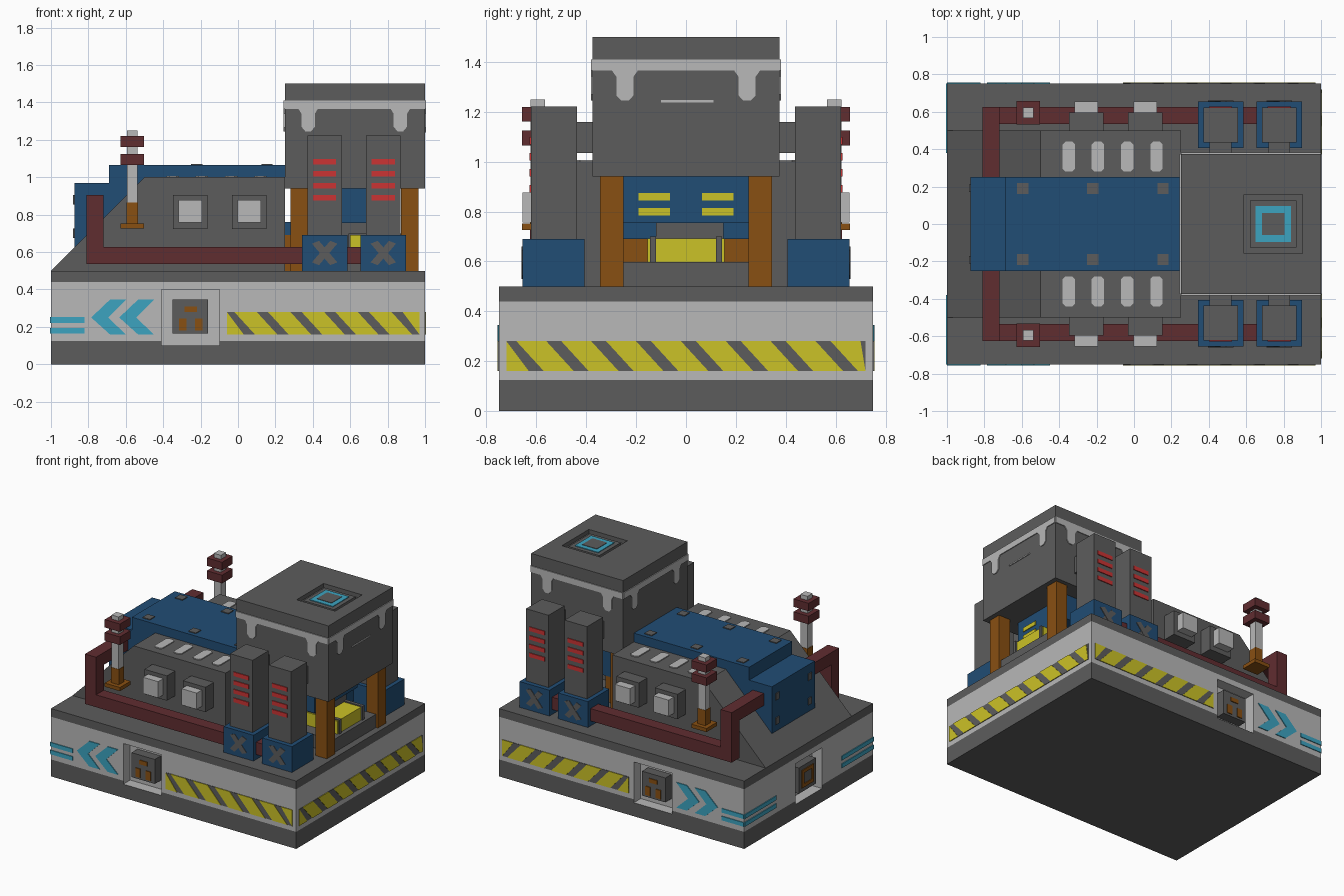
import bpy, bmesh
from mathutils import Vector

if "Cube" in bpy.data.objects:
    bpy.data.objects.remove(bpy.data.objects["Cube"])


def material(name, r, g, b):
    m = bpy.data.materials.new(name)
    m.diffuse_color = (r, g, b, 1)
    m.use_nodes = True
    m.node_tree.nodes["Principled BSDF"].inputs["Base Color"].default_value = m.diffuse_color
    return m


DARK = material("dark grey", .108, .108, .108)
LIGHT = material("light grey", .48, .48, .48)
BLUE = material("steel blue", .015, .074, .178)
MAROON = material("maroon", .118, .026, .03)
ORANGE = material("rust orange", .25, .08, .006)
YELLOW = material("hazard yellow", .6, .54, .02)
CYAN = material("cyan", .045, .37, .53)
RED = material("signal red", .6, .034, .034)


def finish(name, bm, *mats):
    bmesh.ops.recalc_face_normals(bm, faces=bm.faces[:])
    me = bpy.data.meshes.new(name)
    bm.to_mesh(me)
    bm.free()
    for m in mats:
        me.materials.append(m)
    ob = bpy.data.objects.new(name, me)
    bpy.context.collection.objects.link(ob)
    return ob


def box_mesh(x, y, z):
    bm = bmesh.new()
    bmesh.ops.create_cube(bm, size=1)
    for v in bm.verts:
        v.co = [(r[0] + r[1]) / 2 + c * abs(r[1] - r[0]) for r, c in zip((x, y, z), v.co)]
    return bm


def box(name, x, y, z, mat):
    return finish(name, box_mesh(x, y, z), mat)


def prism(name, pts, vec, mat):
    """Extrude a flat 3D outline along vec."""
    bm = bmesh.new()
    f = bm.faces.new([bm.verts.new(p) for p in pts])
    r = bmesh.ops.extrude_face_region(bm, geom=[f], use_keep_orig=True)
    vs = [g for g in r["geom"] if isinstance(g, bmesh.types.BMVert)]
    bmesh.ops.translate(bm, verts=vs, vec=vec)
    return finish(name, bm, mat)


def side_plate(name, pts, s, y, mat, t=.006):
    """Thin plate of an (x, z) outline on the side facing s*y."""
    return prism(name, [(a, s * y, b) for a, b in pts], (0, s * t, 0), mat)


def end_plate(name, pts, x, mat, t=.006):
    """Thin plate of a (y, z) outline on an x-facing wall."""
    return prism(name, [(x, a, b) for a, b in pts], (t, 0, 0), mat)


def rect(a0, a1, b0, b1):
    return [(a0, b0), (a1, b0), (a1, b1), (a0, b1)]


def cut(bm, axis, values):
    for v in values:
        n = Vector((0, 0, 0))
        n[axis] = 1
        bmesh.ops.bisect_plane(bm, geom=bm.verts[:] + bm.edges[:] + bm.faces[:], plane_co=n * v, plane_no=n)


def sink(bm, test, vec, mat=0):
    """Push the faces passing the test inward to form a recess."""
    faces = [f for f in bm.faces if test(f.calc_center_median())]
    old = set(bm.faces)
    r = bmesh.ops.extrude_face_region(bm, geom=faces)
    vs = [g for g in r["geom"] if isinstance(g, bmesh.types.BMVert)]
    bmesh.ops.translate(bm, verts=vs, vec=vec)
    bmesh.ops.delete(bm, geom=[f for f in faces if f.is_valid], context='FACES_ONLY')
    for f in bm.faces:
        if f not in old:
            f.material_index = mat


# Banded base with three recessed sockets
bm = box_mesh((-1, 1), (-.75, .75), (0, .5))
cut(bm, 2, (.1, .125, .4, .44))
cut(bm, 0, (-.41, -.1))
cut(bm, 1, (-.155, .155))
for f in bm.faces:
    f.material_index = 1 if .125 < f.calc_center_median().z < .44 else 0
for s in (-1, 1):
    sink(bm, lambda c: c.y * s > .749 and -.41 < c.x < -.1 and .1 < c.z < .4, (0, -s * .08, 0), 1)
sink(bm, lambda c: c.x < -.999 and abs(c.y) < .155 and .1 < c.z < .4, (.08, 0, 0), 1)
finish("base", bm, DARK, LIGHT)

# Rear socket with orange ring
box("rear_socket", (-.99, -.91), (-.1, .1), (.155, .345), DARK)
for i, (y, z) in enumerate([((-.07, .07), (.29, .315)), ((-.07, .07), (.185, .21)),
                            ((-.07, -.045), (.21, .29)), ((.045, .07), (.21, .29))]):
    end_plate("rear_socket_ring", rect(*y, *z), -.99, ORANGE, -.006)

# Hazard stripes on the front, back and right walls
def hazard(lo, hi, place):
    place("hazard_backing", rect(lo, hi, .16, .28), DARK, .003)
    u = lo - .14
    while u < hi:
        pts = [(min(max(a, lo), hi), b) for a, b in ((u, .28), (u + .12, .28), (u + .23, .16), (u + .11, .16))]
        if pts[2][0] - pts[0][0] > .03:
            place("hazard_stripe", pts, YELLOW, .006)
        u += .18


hazard(-.72, .72, lambda n, p, m, t: end_plate(n, p, 1, m, t))

# Sloped hull
prism("hull", [(-1, -.5, .5), (.25, -.5, .5), (.25, -.5, 1), (-.5, -.5, 1)], (0, 1, 0), DARK)
# Blue spine cover, rear block and rivets
box("spine_cover", (-.69, .25), (-.25, .25), (.9, 1.065), BLUE)
box("spine_rear_block", (-.875, -.5), (-.25, .25), (.62, .97), BLUE)

for s in (-1, 1):
    def Y(a, b):
        return tuple(sorted((s * a, s * b)))

    # Side socket with orange marks
    box("side_socket", (-.35, -.16), Y(.67, .74), (.165, .345), DARK)
    for r in ((-.285, -.22, .28, .31), (-.315, -.275, .18, .245), (-.23, -.19, .18, .245)):
        side_plate("socket_mark", rect(*r), s, .74, ORANGE)
    hazard(-.06, .97, lambda n, p, m, t: side_plate(n, p, s, .75, m, t))

    # Cyan chevrons and lines wrapping the rear corner
    for t in (-.785, -.635):
        side_plate("chevron", [(t, .25), (t + .1, .345), (t + .185, .345), (t + .09, .25),
                               (t + .185, .16), (t + .1, .16)], s, .75, CYAN)
    for z in (.165, .222):
        side_plate("cyan_line", rect(-1, -.82, z, z + .03), s, .75, CYAN)
        end_plate("cyan_line_rear", rect(*Y(.38, .75), z, z + .03), -1, CYAN, -.006)

    # Spine rivets
    for x in (-.595, -.22, .155):
        box("rivet", (x - .03, x + .03), Y(.16, .22), (1.06, 1.071), DARK)
    for z in (.7, .88):
        end_plate("rear_rivet", rect(*Y(.17, .21), z - .025, z + .025), -.875, DARK, -.006)

    # Light vents on top of the hull
    for x in (-.348, -.193, -.036, .12):
        a, b, c = .033, .018, 1.0
        pts = [(-a, .295), (-b, .28), (b, .28), (a, .295), (a, .425), (b, .44), (-b, .44), (-a, .425)]
        prism("roof_vent", [(x + p, s * q, c) for p, q in pts], (0, 0, .007), LIGHT)

    # Side hatches
    for x in (-.255, .06):
        box("hatch", (x - .092, x + .092), Y(.49, .595), (.722, .905), DARK)
        box("hatch_cap", (x - .062, x + .062), Y(.595, .655), (.757, .877), LIGHT)

    # Maroon pipe
    box("pipe_run", (-.81, .36), Y(.535, .625), (.537, .628), MAROON)
    box("pipe_riser", (-.81, -.72), Y(.535, .625), (.537, .905), MAROON)
    box("pipe_inlet", (-.81, -.72), Y(.24, .625), (.815, .905), MAROON)
    box("pipe_link", (.58, .66), Y(.535, .625), (.537, .628), MAROON)

    # Antenna stack: half width, bottom, top
    for n, w, z0, z1, m in (("foot", .062, .725, .752, ORANGE), ("stem", .031, .752, .865, ORANGE),
                            ("mast", .029, .865, 1.25, LIGHT), ("lower_ring", .062, 1.065, 1.125, MAROON),
                            ("upper_ring", .062, 1.162, 1.22, MAROON)):
        box("antenna_" + n, (-.565 - w, -.565 + w), Y(.595 - w, .595 + w), (z0, z1), m)

    # Radiator towers
    for x in (.463, .777):
        box("radiator_base", (x - .122, x + .122), Y(.407, .655), (.5, .69), BLUE)
        box("radiator", (x - .092, x + .092), Y(.437, .622), (.69, 1.222), DARK)
        box("radiator_link", (x - .058, x + .058), Y(.37, .44), (1.035, 1.16), DARK)
        for k in range(4):
            z = 1.083 - k * .064
            side_plate("heat_slot", rect(x - .062, x + .062, z - .015, z + .015), s, .622, RED)
        for d in (-1, 1):
            side_plate("base_cross", [(x - d * .068, .545), (x - d * .03, .53), (x + d * .068, .645),
                                      (x + d * .03, .66)], s, .655, DARK, .004 + d * .001)

    # Tower legs
    for x in (.28, .872):
        box("tower_leg", (x, x + .094), Y(.25, .345), (.5, .945), ORANGE)

    # Drips on tower sides
    side_plate("drip_band", rect(.25, 1, 1.365, 1.41), s, .375, LIGHT)
    for x in (.375, .868):
        side_plate("drip", [(x - .055, 1.37), (x - .036, 1.34), (x - .036, 1.27), (x - .015, 1.245),
                            (x + .015, 1.245), (x + .036, 1.27), (x + .036, 1.34), (x + .055, 1.37)],
                   s, .375, LIGHT)
    for x, d in ((1, 1), (.25, -1)):
        y = s * .245
        end_plate("end_drip", [(y - .055, 1.37), (y - .034, 1.34), (y - .034, 1.265), (y - .015, 1.245),
                               (y + .015, 1.245), (y + .034, 1.265), (y + .034, 1.34), (y + .055, 1.37)],
                  x, LIGHT, d * .006)
    # Engine display windows
    for z in (.785, .845):
        end_plate("display", rect(*Y(.065, .19), z, z + .03), .8, YELLOW)
    box("engine_strap", (.59, .93), Y(.12, .145), (.5, .7), DARK)

# Tower head with recessed top socket
bm = box_mesh((.25, 1), (-.375, .375), (.94, 1.5))
cut(bm, 0, (.588, .902))
cut(bm, 1, (-.157, .157))
sink(bm, lambda c: c.z > 1.499 and .588 < c.x < .902 and abs(c.y) < .157, (0, 0, -.03))
finish("tower_head", bm, DARK)
box("top_socket", (.62, .87), (-.125, .125), (1.465, 1.49), DARK)
box("top_light", (.65, .84), (-.095, .095), (1.49, 1.495), CYAN)
box("top_light_core", (.685, .805), (-.06, .06), (1.49, 1.498), DARK)
for x, d in ((1, 1), (.25, -1)):
    end_plate("end_drip_band", rect(-.375, .375, 1.365, 1.41), x, LIGHT, d * .006)
end_plate("scratch", rect(-.1, .11, 1.238, 1.247), 1, LIGHT)

# Engine under the tower head
box("engine_housing", (.3, .8), (-.25, .25), (.755, .945), BLUE)
box("engine_back", (.24, .5), (-.25, .25), (.69, .76), BLUE)
box("engine_back_base", (.24, .48), (-.25, .25), (.5, .69), ORANGE)
box("engine_neck", (.45, .78), (-.12, .15), (.6, .757), DARK)
box("engine_core", (.6, .92), (-.155, .155), (.595, .692), YELLOW)
box("engine_plinth", (.45, .95), (-.25, .25), (.5, .597), DARK)
